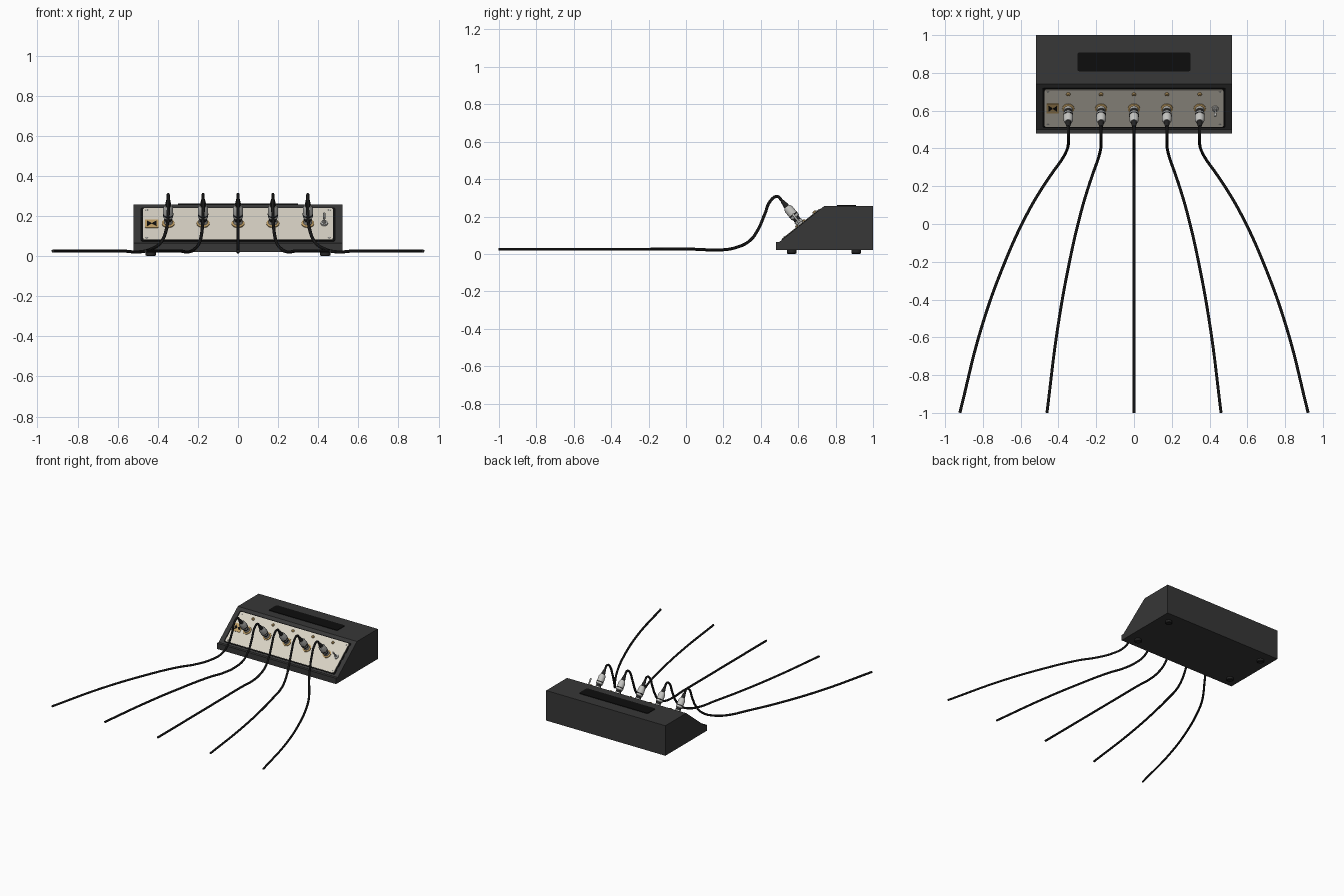
import bpy
import bmesh
import math
from mathutils import Matrix, Vector

cube = bpy.data.objects.get("Cube")
if cube:
    bpy.data.objects.remove(cube, do_unlink=True)


def material(name, r, g, b):
    m = bpy.data.materials.new(name)
    m.use_nodes = True
    m.diffuse_color = (r, g, b, 1)
    m.node_tree.nodes["Principled BSDF"].inputs["Base Color"].default_value = (r, g, b, 1)
    return m


CHARCOAL = material("charcoal", 0.038, 0.038, 0.038)
BLACK = material("black", 0.004, 0.004, 0.004)
RUBBER = material("rubber", 0.018, 0.018, 0.018)
CREAM = material("cream", 0.68, 0.64, 0.55)
GOLD = material("gold", 0.52, 0.34, 0.13)
SILVER = material("silver", 0.55, 0.55, 0.53)


def finish(name, bm, mat, matrix=Matrix(), smooth=False):
    bmesh.ops.recalc_face_normals(bm, faces=bm.faces)
    me = bpy.data.meshes.new(name)
    bm.to_mesh(me)
    bm.free()
    me.transform(matrix)
    me.materials.append(mat)
    ob = bpy.data.objects.new(name, me)
    bpy.context.collection.objects.link(ob)
    if smooth:
        bpy.ops.object.select_all(action='DESELECT')
        ob.select_set(True)
        bpy.context.view_layer.objects.active = ob
        bpy.ops.object.shade_smooth_by_angle(angle=math.radians(35))
    return ob


def extrude(name, points, direction, mat, matrix=Matrix()):
    """Prism from a flat outline pushed along a direction."""
    bm = bmesh.new()
    face = bm.faces.new([bm.verts.new(p) for p in points])
    new = bmesh.ops.extrude_face_region(bm, geom=[face])["geom"]
    bmesh.ops.translate(bm, verts=[g for g in new if isinstance(g, bmesh.types.BMVert)],
                        vec=direction)
    return finish(name, bm, mat, matrix)


def plate(name, w, h, radius, low, high, mat, matrix):
    """Rounded rectangle between two heights."""
    pts = []
    for k, (sx, sy) in enumerate([(1, 1), (-1, 1), (-1, -1), (1, -1)]):
        for i in range(5):
            a = (k + i / 4) * math.pi / 2
            pts.append((sx * (w / 2 - radius) + radius * math.cos(a),
                        sy * (h / 2 - radius) + radius * math.sin(a), low))
    return extrude(name, pts, (0, 0, high - low), mat, matrix)


def lathe(name, profile, mat, matrix, sides=24):
    """Closed turned part from (radius, height) pairs."""
    bm = bmesh.new()
    rings = [[bm.verts.new((r * math.cos(2 * math.pi * i / sides),
                            r * math.sin(2 * math.pi * i / sides), h))
              for i in range(sides)] for r, h in profile]
    for a, b in zip(rings, rings[1:]):
        for i in range(sides):
            j = (i + 1) % sides
            bm.faces.new((a[i], a[j], b[j], b[i]))
    bm.faces.new(rings[0])
    bm.faces.new(rings[-1])
    return finish(name, bm, mat, matrix, True)


# Sloped-front housing
side = [(0.48, 0.02), (0.48, 0.065), (0.50, 0.065), (0.74, 0.257), (1, 0.257), (1, 0.02)]
extrude("housing", [(-0.52, y, z) for y, z in side], (1.04, 0, 0), CHARCOAL)

# Grip strip on the top
plate("top_grip", 0.6, 0.1, 0.012, 0, 0.004, BLACK, Matrix.Translation((0, 0.858, 0.257)))

# Feet
for x in (-0.435, 0.435):
    for y in (0.565, 0.91):
        lathe("foot", [(0.02, 0), (0.025, 0.004), (0.025, 0.021)], RUBBER,
              Matrix.Translation((x, y, 0)))

# Frame lying on the slope: local y runs up the slope, local z points out of it
up = Vector((0, 0.24, 0.192)).normalized()
out = Vector((1, 0, 0)).cross(up)
slope = Matrix((Vector((1, 0, 0)), up, out)).transposed().to_4x4()
slope.translation = (0, 0.615, 0.157)


def on_slope(x, v=0, h=0):
    return slope @ Matrix.Translation((x, v, h))


# Control panel with its dark surround
plate("panel_surround", 0.97, 0.268, 0.01, -0.001, 0.002, BLACK, slope)
plate("control_panel", 0.946, 0.252, 0.01, 0, 0.005, CREAM, slope)
for x in (-0.455, 0.455):
    for v in (-0.11, 0.11):
        lathe("panel_screw", [(0.006, 0.004), (0.005, 0.007)], SILVER, on_slope(x, v), 12)

# Gold badge with two facing triangles
plate("badge", 0.068, 0.064, 0.004, 0.004, 0.008, GOLD, on_slope(-0.43))
for s in (-1, 1):
    extrude("badge_triangle", [(0, 0, 0.007), (s * 0.023, 0.02, 0.007), (s * 0.023, -0.02, 0.007)],
            (0, 0, 0.003), BLACK, on_slope(-0.43))

# Toggle switch
lathe("switch_nut", [(0.018, 0.004), (0.018, 0.013), (0.009, 0.014), (0.009, 0.024)],
      SILVER, on_slope(0.43), 12)
lathe("switch_lever", [(0.004, 0.02), (0.007, 0.066), (0.005, 0.073)], SILVER, on_slope(0.43), 12)

# Cable path as (y, z, sideways spread)
PATH = [(0.535, 0.256, 0), (0.512, 0.285, 0), (0.488, 0.307, 0), (0.455, 0.288, 0),
        (0.42, 0.21, 0), (0.385, 0.13, 0.01), (0.34, 0.07, 0.035), (0.27, 0.035, 0.085),
        (0.18, 0.021, 0.145), (0.05, 0.025, 0.22), (-0.2, 0.025, 0.335),
        (-0.55, 0.025, 0.46), (-1, 0.025, 0.574)]


def cable(x, spread):
    cu = bpy.data.curves.new("cable", 'CURVE')
    cu.dimensions = '3D'
    cu.bevel_depth = 0.008
    cu.bevel_resolution = 2
    cu.resolution_u = 8
    cu.use_fill_caps = True
    sp = cu.splines.new('BEZIER')
    sp.bezier_points.add(len(PATH) - 1)
    for p, (y, z, s) in zip(sp.bezier_points, PATH):
        p.co = (x + s * spread, y, z)
        p.handle_left_type = p.handle_right_type = 'AUTO'
    cu.materials.append(RUBBER)
    ob = bpy.data.objects.new("cable", cu)
    bpy.context.collection.objects.link(ob)
    bpy.ops.object.select_all(action='DESELECT')
    ob.select_set(True)
    bpy.context.view_layer.objects.active = ob
    bpy.ops.object.convert(target='MESH')
    bpy.ops.object.shade_smooth_by_angle(angle=math.radians(35))


# Five sockets, each with a lamp, a plug and a cable
for k in (-2, -1, 0, 1, 2):
    x = k * 0.174
    at = on_slope(x)
    lathe("lamp", [(0.011, 0.004), (0.011, 0.009), (0.006, 0.014)], GOLD, on_slope(x, 0.097), 16)
    lathe("socket_flange", [(0.032, 0.004), (0.032, 0.010), (0.027, 0.013)], GOLD, at)
    lathe("socket_collar", [(0.022, 0.012), (0.022, 0.028)], SILVER, at)
    lathe("plug_neck", [(0.019, 0.027), (0.019, 0.048)], RUBBER, at)
    lathe("plug_sleeve", [(0.022, 0.046), (0.025, 0.05), (0.025, 0.104), (0.018, 0.122)], SILVER, at)
    lathe("plug_band", [(0.026, 0.062), (0.026, 0.07)], RUBBER, at)
    lathe("plug_boot", [(0.015, 0.12), (0.014, 0.135), (0.009, 0.162)], RUBBER, at)
    cable(x, k / 2)
